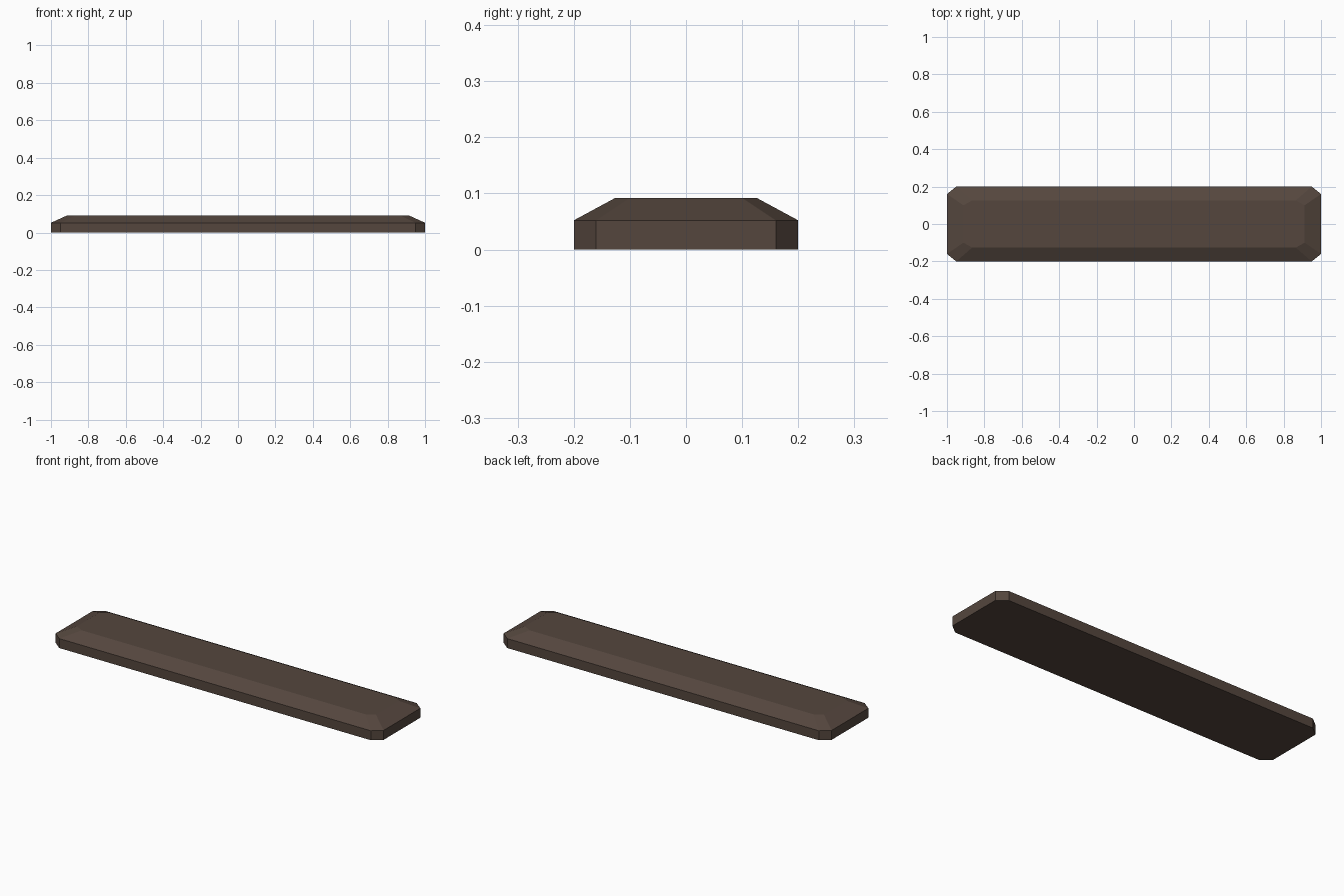
import bpy, bmesh

if "Cube" in bpy.data.objects:
    bpy.data.objects.remove(bpy.data.objects["Cube"])


def octagon(bm, x, y, cut_x, cut_y, z):
    """Ring of a rectangle with clipped corners, counter-clockwise."""
    a, b = x - cut_x, y - cut_y
    pts = [(a, -y), (x, -b), (x, b), (a, y), (-a, y), (-x, b), (-x, -b), (-a, -y)]
    return [bm.verts.new((px, py, z)) for px, py in pts]


# Bar: straight sides, then a sloped bevel up to the flat top
bm = bmesh.new()
rings = [octagon(bm, 1.0, 0.2, 0.05, 0.04, 0.0),
         octagon(bm, 1.0, 0.2, 0.05, 0.04, 0.052),
         octagon(bm, 0.912, 0.126, 0.047, 0.026, 0.092)]
for low, high in zip(rings, rings[1:]):
    for i in range(8):
        j = (i + 1) % 8
        bm.faces.new((low[i], low[j], high[j], high[i]))
bm.faces.new(rings[0][::-1])
bm.faces.new(rings[-1])
bmesh.ops.recalc_face_normals(bm, faces=bm.faces)

mesh = bpy.data.meshes.new("bevelled_bar")
bm.to_mesh(mesh)
bm.free()
bar = bpy.data.objects.new("bevelled_bar", mesh)
bpy.context.collection.objects.link(bar)

# Dark brown finish
brown = bpy.data.materials.new("dark_brown")
brown.diffuse_color = (0.09, 0.062, 0.048, 1.0)
brown.use_nodes = True
brown.node_tree.nodes["Principled BSDF"].inputs["Base Color"].default_value = brown.diffuse_color
mesh.materials.append(brown)
